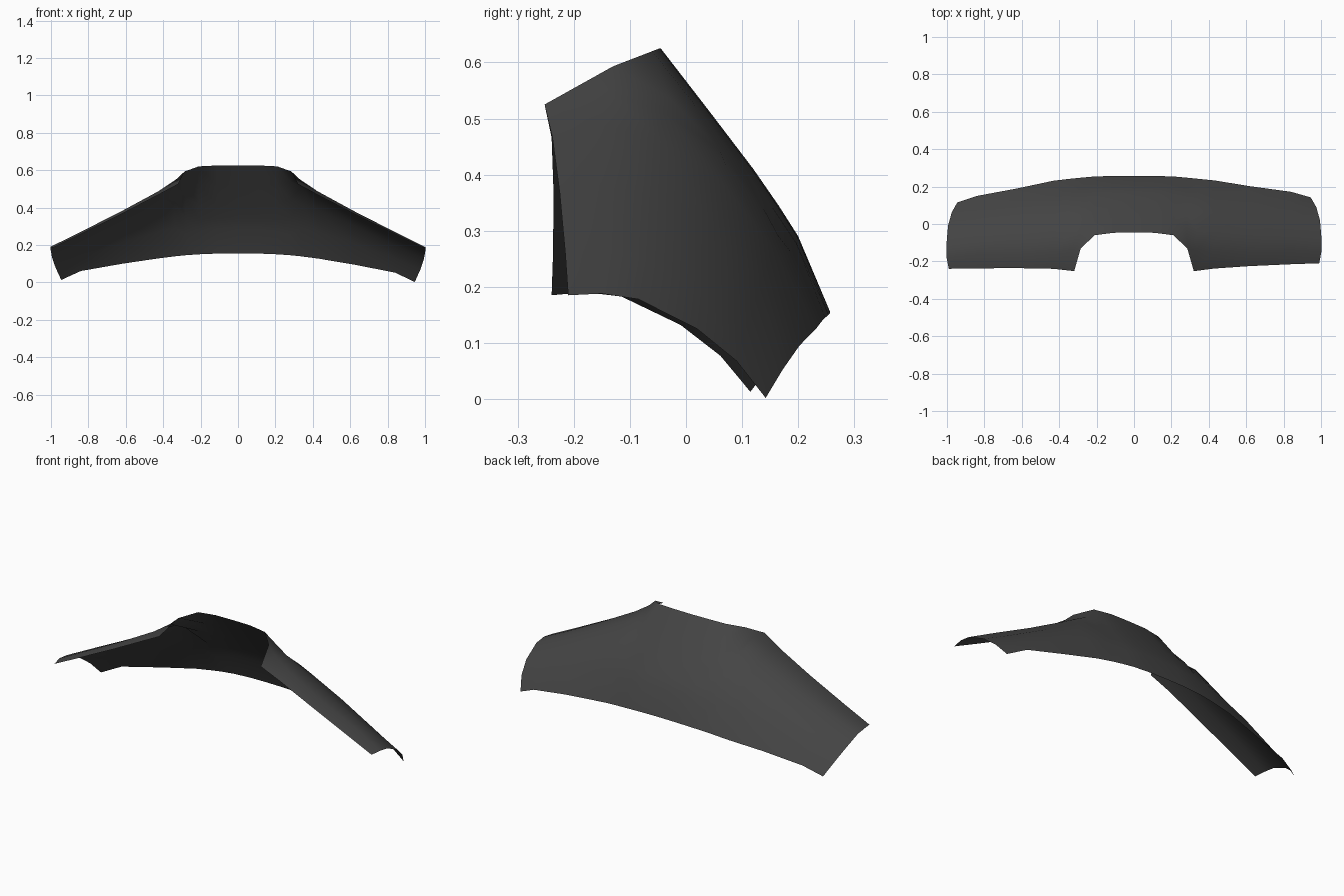
import bpy, bmesh

if "Cube" in bpy.data.objects:
    bpy.data.objects.remove(bpy.data.objects["Cube"])

# Cross-sections from the centre to the sleeve end:
# x at front, middle, back, then (y, z) from front/neck edge over the shoulder to the back hem
SECTIONS = [
    ((0.0, 0.0, 0.0), [(-.045, .625), (.04, .515), (.12, .41), (.165, .345), (.2, .29), (.257, .155)]),
    ((.11, .11, .11), [(-.047, .625), (.037, .515), (.117, .41), (.163, .344), (.199, .288), (.257, .154)]),
    ((.21, .21, .21), [(-.06, .62), (.015, .525), (.095, .42), (.155, .34), (.197, .277), (.254, .15)]),
    ((.285, .28, .28), [(-.13, .593), (-.03, .537), (.06, .445), (.135, .345), (.19, .258), (.248, .145)]),
    ((.32, .34, .33), [(-.252, .525), (-.14, .55), (-.04, .51), (.07, .42), (.165, .29), (.243, .14)]),
    ((.43, .42, .43), [(-.238, .466), (-.15, .488), (-.05, .467), (.06, .392), (.155, .27), (.233, .127)]),
    ((.62, .62, .62), [(-.225, .367), (-.15, .381), (-.06, .363), (.05, .303), (.135, .21), (.202, .095)]),
    ((.84, .86, .84), [(-.215, .258), (-.14, .262), (-.07, .247), (.03, .187), (.105, .12), (.172, .052)]),
    ((.99, 1.0, .945), [(-.21, .185), (-.15, .188), (-.085, .178), (.02, .125), (.09, .068), (.142, .002)]),
]


def section_points(section, side):
    (xf, xm, xb), profile = section
    points = []
    for i, (y, z) in enumerate(profile):
        t = i / (len(profile) - 1)
        # quadratic bow of the section in plan view
        x = xf * (1-t) * (1-2*t) + xm * 4 * t * (1-t) + xb * t * (2*t-1)
        if side < 0:
            # the left sleeve swings slightly forward
            swing = max(0, x - .4) / .6
            y -= .03 * swing
            z += .012 * swing * t
        points.append((side * x, y, z))
    return points


# Draped shoulder cape: one open surface lofted across the sections
rows = [section_points(s, -1) for s in reversed(SECTIONS[1:])]
rows += [section_points(s, 1) for s in SECTIONS]
bm = bmesh.new()
grid = [[bm.verts.new(p) for p in row] for row in rows]
for a, b in zip(grid, grid[1:]):
    for j in range(len(a) - 1):
        bm.faces.new((a[j], b[j], b[j+1], a[j+1]))
bm.normal_update()
if sum(f.normal.z for f in bm.faces) < 0:
    bmesh.ops.reverse_faces(bm, faces=bm.faces[:])
mesh = bpy.data.meshes.new("shoulder_cape")
bm.to_mesh(mesh)
bm.free()
cape = bpy.data.objects.new("shoulder_cape", mesh)
bpy.context.collection.objects.link(cape)

# Dark grey cloth
cloth = bpy.data.materials.new("dark_cloth")
cloth.diffuse_color = (.06, .06, .06, 1)
cloth.use_nodes = True
cloth.node_tree.nodes["Principled BSDF"].inputs["Base Color"].default_value = cloth.diffuse_color
mesh.materials.append(cloth)
bpy.context.view_layer.objects.active = cape
cape.select_set(True)
bpy.ops.object.shade_smooth_by_angle(angle=.9)
